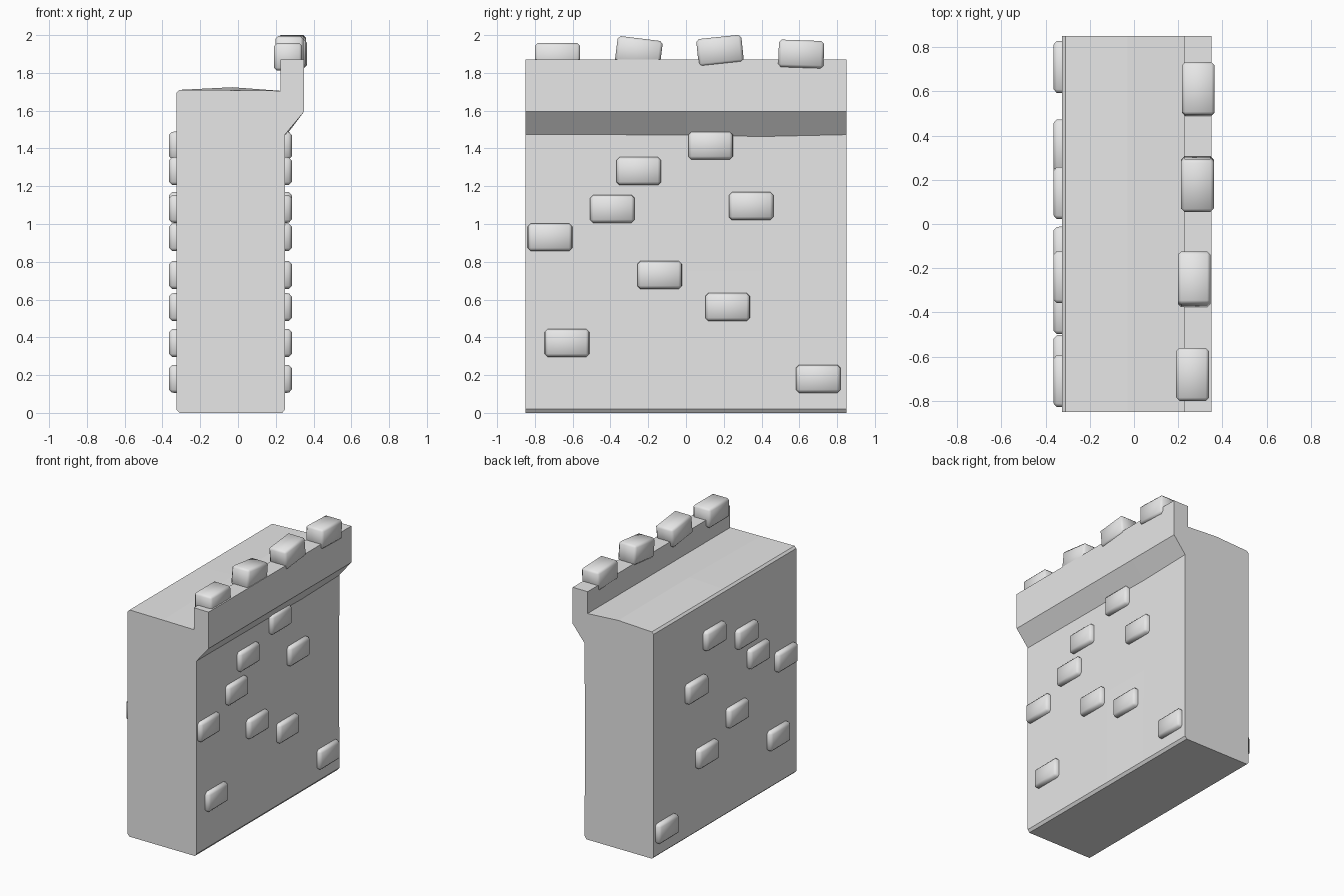
import bpy, bmesh
from math import radians

cube = bpy.data.objects.get("Cube")
if cube:
    bpy.data.objects.remove(cube, do_unlink=True)

stone_grey = bpy.data.materials.new("stone_grey")
stone_grey.use_nodes = True
GREY = (0.8, 0.8, 0.8, 1)
stone_grey.diffuse_color = GREY
stone_grey.node_tree.nodes["Principled BSDF"].inputs["Base Color"].default_value = GREY


def add_object(name, bm, smooth=False):
    bmesh.ops.recalc_face_normals(bm, faces=bm.faces)
    for f in bm.faces:
        f.smooth = smooth
    mesh = bpy.data.meshes.new(name)
    bm.to_mesh(mesh)
    bm.free()
    mesh.materials.append(stone_grey)
    ob = bpy.data.objects.new(name, mesh)
    bpy.context.collection.objects.link(ob)
    return ob


def section(bulge, dip):
    """Wall outline in x and z: chamfered foot, corbelled parapet, domed walkway."""
    return [(-0.31, 0), (0.235, 0), (0.25, 0.02), (0.25 - dip / 3, 0.75),
            (0.25, 1.475 - dip), (0.35, 1.595), (0.35, 1.87), (0.226, 1.87),
            (0.226, 1.705), (-0.03, 1.708 + bulge), (-0.31, 1.71),
            (-0.325, 1.695), (-0.325 + dip / 3, 0.75), (-0.325, 0.015)]


# Wall body: sections lofted along y
bm = bmesh.new()
rings = []
for y, bulge, dip in [(-0.85, 0, 0), (0, 0.016, 0.004),
                      (0.4, 0.016, 0.012), (0.85, 0.014, 0.002)]:
    rings.append([bm.verts.new((x, y, z)) for x, z in section(bulge, dip)])
for a, b in zip(rings, rings[1:]):
    for i in range(len(a)):
        j = (i + 1) % len(a)
        bm.faces.new((a[i], a[j], b[j], b[i]))
bm.faces.new(rings[0])
bm.faces.new(rings[-1])
add_object("wall_body", bm)


def stone(name, location, size, tilt=0.0, bevel=0.016, taper=1.0, side=1):
    """Softly bevelled block, tapered towards its outer x side."""
    bm = bmesh.new()
    bmesh.ops.create_cube(bm, size=1)
    for v in bm.verts:
        k = taper if v.co.x * side > 0 else 1
        v.co = (v.co.x * size[0], v.co.y * size[1] * k, v.co.z * size[2] * k)
    bmesh.ops.bevel(bm, geom=bm.edges[:], offset=bevel, segments=1,
                    affect='EDGES', profile=0.5)
    ob = add_object(name, bm, smooth=True)
    ob.location = location
    ob.rotation_euler.x = radians(tilt)


# Bricks standing out of both wall faces, as (y, z)
bricks = [(0.13, 1.415), (-0.25, 1.28), (-0.39, 1.08), (0.345, 1.095),
          (-0.72, 0.93), (-0.14, 0.73), (0.22, 0.56), (-0.63, 0.37), (0.70, 0.18)]
for i, (y, z) in enumerate(bricks):
    stone(f"left_brick_{i + 1}", (0.245, y, z), (0.08, 0.24, 0.15),
          taper=0.97, side=1)
    stone(f"right_brick_{i + 1}", (-0.325, y + 0.01, z), (0.08, 0.24, 0.15),
          taper=0.97, side=-1)

# Loose stones along the parapet, as (x, y, z, tilt)
crown = [(0.265, -0.68, 1.885, 0), (0.272, -0.25, 1.91, -7),
         (0.287, 0.18, 1.918, 6), (0.291, 0.61, 1.9, -2)]
for i, (x, y, z, tilt) in enumerate(crown):
    stone(f"parapet_stone_{i + 1}", (x, y, z), (0.148, 0.24, 0.145),
          tilt=tilt, bevel=0.015)
